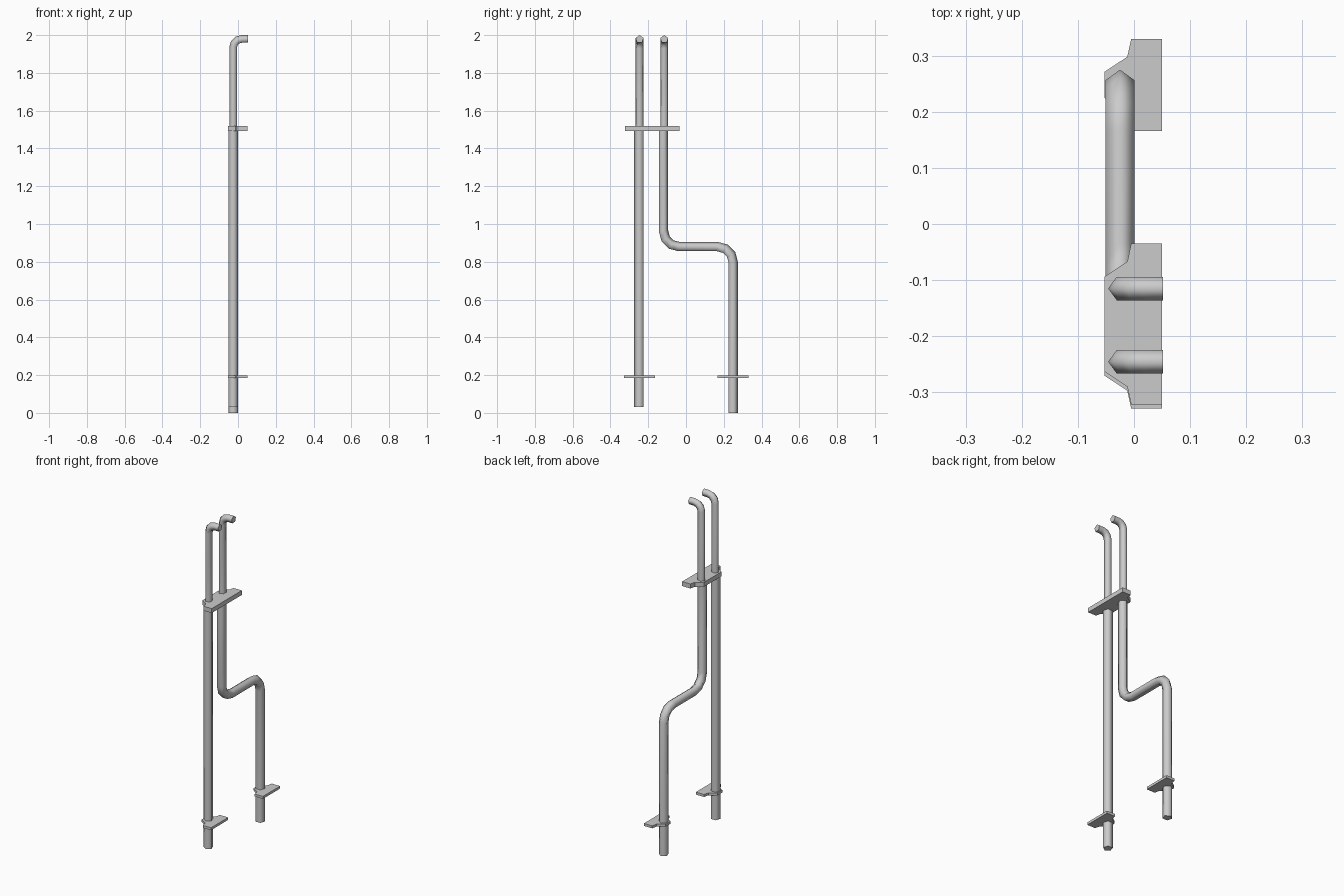
import bpy, bmesh, math
from mathutils import Vector

if "Cube" in bpy.data.objects:
    bpy.data.objects.remove(bpy.data.objects["Cube"])


def finish(bm, name, smooth=None):
    bmesh.ops.recalc_face_normals(bm, faces=bm.faces[:])
    me = bpy.data.meshes.new(name)
    bm.to_mesh(me)
    bm.free()
    ob = bpy.data.objects.new(name, me)
    bpy.context.collection.objects.link(ob)
    if smooth:
        bpy.ops.object.select_all(action='DESELECT')
        ob.select_set(True)
        bpy.context.view_layer.objects.active = ob
        bpy.ops.object.shade_smooth_by_angle(angle=math.radians(smooth))
    return ob


def rounded(points, radius, segs=3):
    """Replace inner corners of a right-angled path with arcs."""
    pts = [Vector(p) for p in points]
    out = [pts[0]]
    for a, b, c in zip(pts, pts[1:], pts[2:]):
        u, v = (a - b).normalized(), (c - b).normalized()
        centre = b + (u + v) * radius
        for i in range(segs + 1):
            t = math.pi / 2 * i / segs
            out.append(centre - v * radius * math.cos(t) - u * radius * math.sin(t))
    return out + [pts[-1]]


def pipe(name, path, r, normal):
    """Sweep a pentagon along a planar path; apex points along normal x tangent."""
    n = Vector(normal)
    bm = bmesh.new()
    rings = []
    for i, p in enumerate(path):
        t0 = (p - path[max(i - 1, 0)]).normalized()
        t1 = (path[min(i + 1, len(path) - 1)] - p).normalized()
        t = (t0 + t1).normalized()
        miter = 1 / t.dot(t1 if t1.length else t0)
        up = n.cross(t) * miter
        rings.append([bm.verts.new(p + r * (up * math.cos(a) + n * math.sin(a)))
                      for a in (math.tau * k / 5 for k in range(5))])
    for ra, rb in zip(rings, rings[1:]):
        for k in range(5):
            bm.faces.new((ra[k], ra[(k + 1) % 5], rb[(k + 1) % 5], rb[k]))
    bm.faces.new(rings[0])
    bm.faces.new(rings[-1])
    return finish(bm, name, 80)


def bracket(name, y_mid, half, z0, z1):
    """Flat wall bracket with a tapered nose around the pipe."""
    side = [(0.05, half), (-0.005, half), (-0.012, half - 0.032), (-0.053, half - 0.059)]
    outline = [(x, y_mid + d) for x, d in side] + [(x, y_mid - d) for x, d in reversed(side)]
    bm = bmesh.new()
    face = bm.faces.new([bm.verts.new((x, y, z0)) for x, y in outline])
    ext = bmesh.ops.extrude_face_region(bm, geom=[face])
    bmesh.ops.translate(bm, vec=(0, 0, z1 - z0),
                        verts=[v for v in ext['geom'] if isinstance(v, bmesh.types.BMVert)])
    # close the underside if the extrusion consumed it
    if not any(f.calc_center_median().z < z0 + 1e-5 for f in bm.faces):
        bm.faces.new([v for v in bm.verts if v.co.z < z0 + 1e-5])
    return finish(bm, name)


X = -0.025

# Lower pipes: one straight, one stepping sideways
pipe("straight_pipe", [Vector((X, -0.247, 0.03)), Vector((X, -0.247, 1.505))], 0.027, (1, 0, 0))
offset_path = rounded([(X, 0.248, 0), (X, 0.248, 0.878), (X, -0.121, 0.878), (X, -0.121, 1.505)], 0.083)
pipe("offset_pipe", offset_path, 0.027, (-1, 0, 0))

# Thinner upper pipes turning towards the wall
for name, y in (("upper_pipe_left", -0.2455), ("upper_pipe_right", -0.115)):
    path = rounded([(-0.024, y, 1.505), (-0.024, y, 1.978), (0.052, y, 1.978)], 0.045)
    pipe(name, path, 0.022, (0, -1, 0))

# Brackets
bracket("lower_bracket_left", -0.247, 0.082, 0.184, 0.199)
bracket("lower_bracket_right", 0.248, 0.082, 0.184, 0.199)
bracket("upper_bracket", -0.1785, 0.1435, 1.492, 1.519)
